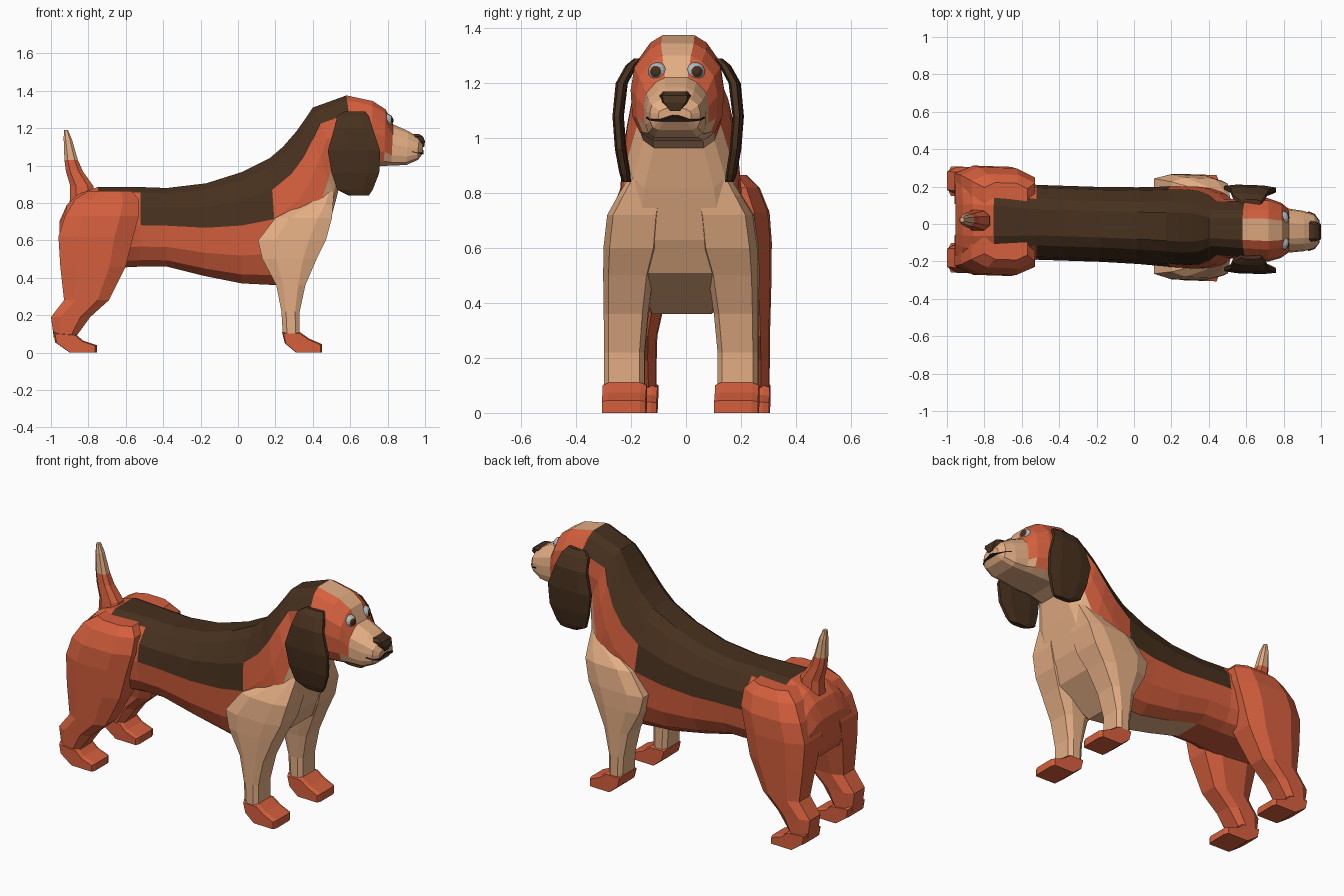
import bpy, bmesh, math
from mathutils import Vector

if "Cube" in bpy.data.objects:
    bpy.data.objects.remove(bpy.data.objects["Cube"])


def material(name, rgb):
    m = bpy.data.materials.new(name)
    m.diffuse_color = (*rgb, 1)
    m.use_nodes = True
    m.node_tree.nodes["Principled BSDF"].inputs["Base Color"].default_value = m.diffuse_color
    return m


ORANGE, TAN, BROWN, WHITE, BLACK = range(5)
MATS = [material("rust_orange", (0.66, 0.115, 0.047)),
        material("light_tan", (0.77, 0.42, 0.23)),
        material("dark_brown", (0.063, 0.030, 0.013)),
        material("eye_grey", (0.45, 0.49, 0.52)),
        material("mouth_dark", (0.03, 0.015, 0.01))]


def finish(bm, name):
    """Give the whole animal its slight sideways lean, then make the object."""
    for v in bm.verts:
        v.co.y -= 0.008 + 0.033 * v.co.x
    bmesh.ops.recalc_face_normals(bm, faces=bm.faces)
    me = bpy.data.meshes.new(name)
    bm.to_mesh(me)
    bm.free()
    for m in MATS:
        me.materials.append(m)
    ob = bpy.data.objects.new(name, me)
    bpy.context.collection.objects.link(ob)
    return ob


def loft(name, rings, colour, caps=(ORANGE, ORANGE)):
    """Skin closed rings; colour(i, j) gives the material of each quad."""
    bm = bmesh.new()
    vs = [[bm.verts.new(p) for p in r] for r in rings]
    n = len(vs[0])
    for i in range(len(vs) - 1):
        for j in range(n):
            k = (j + 1) % n
            f = bm.faces.new((vs[i][j], vs[i][k], vs[i + 1][k], vs[i + 1][j]))
            f.material_index = colour(i, j)
    for ring, c in zip((vs[0], vs[-1]), caps):
        bm.faces.new(ring).material_index = c
    return finish(bm, name)


def merge(base, part):
    """Weld a part into the base skin so no surface is left inside."""
    mod = base.modifiers.new("weld", 'BOOLEAN')
    mod.operation, mod.solver, mod.object = 'UNION', 'EXACT', part
    bpy.context.view_layer.objects.active = base
    bpy.ops.object.modifier_apply(modifier=mod.name)
    bpy.data.objects.remove(part)


# Body cross-section: (height fraction, width fraction), bottom to top
PROFILE = [(0, .45), (.08, .75), (.25, .95), (.52, 1), (.75, .92), (.93, .62), (1, .35)]
FULL = [.72, .92, 1, 1, .92, .62, .35]       # broad underside for chest and muzzle


def body_ring(xt, zt, xb, zb, w, full=0):
    side = []
    for (t, f), g in zip(PROFILE, FULL):
        side.append((xb + (xt - xb) * t, w * (f + (g - f) * full), zb + (zt - zb) * t))
    return side + [(x, -y, z) for x, y, z in reversed(side)]


def band(j):
    """Side band from 0 (lowest) to 5 (highest); 6 is the top, -1 the bottom."""
    return -1 if j == 13 else j if j <= 6 else 12 - j


def box_ring(x0, x1, y0, y1, z, s=1, cy=.25):
    dx, dy = (x1 - x0) * .25, (y1 - y0) * cy
    pts = [(x0 + dx, y0), (x1 - dx, y0), (x1, y0 + dy), (x1, y1 - dy),
           (x1 - dx, y1), (x0 + dx, y1), (x0, y1 - dy), (x0, y0 + dy)]
    return [(x, s * y, z) for x, y in pts]


# Torso, neck and head: top x, top z, bottom x, bottom z, half width, fullness
TORSO = [(-.955, .70, -.955, .53, .2, 1), (-.915, .79, -.935, .48, .235, .6),
         (-.86, .845, -.86, .46, .245, .2), (-.75, .885, -.72, .45, .235),
         (-.52, .885, -.52, .46, .2), (-.38, .88, -.38, .46, .2), (-.17, .905, -.18, .41, .2),
         (.02, .965, .02, .37, .205), (.17, 1.04, .22, .36, .215, .2),
         (.24, 1.1, .415, .51, .22, .8), (.31, 1.18, .472, .63, .213, .9),
         (.36, 1.25, .525, .82, .19, .8), (.40, 1.31, .56, .965, .155, .5)]
HEAD = [(.58, 1.375, .63, .988, .165, .4), (.72, 1.345, .71, .992, .17, .3),
        (.79, 1.3, .78, .998, .148, .5), (.83, 1.22, .82, 1.0, .118, .9),
        (.91, 1.185, .90, 1.003, .108, 1), (.965, 1.15, .962, 1.03, .092, .8),
        (.99, 1.11, .987, 1.062, .06, .6)]
NECK = len(TORSO) - 1


def body_colour(i, j):
    b = band(j)
    if i >= NECK:                    # head: forehead blaze, tan muzzle and jaw
        i -= NECK
        if i >= 4 or b < 1 or (i == 3 and b < 2):
            return TAN
        if i == 0:
            return BROWN if b >= 4 else ORANGE
        return TAN if b == 6 else ORANGE
    if i >= 8:                       # neck: dark nape, orange side, tan chest
        return BROWN if b >= 4 else TAN if b < 2 else ORANGE
    if (i >= 4 and b >= 3) or (i == 3 and b >= 5):   # saddle
        return BROWN
    return TAN if i >= 5 and b < 0 else ORANGE


body = loft("body", [body_ring(*r) for r in TORSO + HEAD], body_colour, (ORANGE, TAN))

# Nose: wide on top, narrow below
loft("nose", [[(x0, -w, z), (x1, -w * .8, z), (x1, w * .8, z), (x0, w, z)]
              for z, x0, x1, w in [(1.098, .96, .995, .02), (1.13, .955, 1.0, .05),
                                   (1.155, .945, .99, .058), (1.17, .935, .965, .045)]],
     lambda i, j: BROWN, (BROWN, BROWN))

# Thin mouth line wrapped round the muzzle
loft("mouth", [[(x, y, z + h) for x, y, h in
                [(.93, -.107, .012), (.966, -.094, .004), (.991, -.06, 0), (.993, 0, .02),
                 (.991, .06, 0), (.966, .094, .004), (.93, .107, .012)]] for z in (1.06, 1.065)],
     lambda i, j: BLACK, (BLACK, BLACK))

# Tail with tan tip: centre x, z, half length, half width
TAIL = [(-.83, .80, .07, .06), (-.835, .89, .062, .05), (-.875, .97, .045, .038),
        (-.892, 1.03, .036, .032), (-.91, 1.14, .022, .024), (-.92, 1.19, .011, .012)]
merge(body, loft("tail", [box_ring(x - a, x + a, -b, b, z) for x, z, a, b in TAIL],
                 lambda i, j: TAN if i >= 3 else ORANGE, (ORANGE, TAN)))

# Limb sections: z, back x, front x, inner y, outer y
FRONT_LEG = [(.09, .24, .33, .133, .28), (.22, .232, .33, .133, .28), (.36, .205, .36, .12, .281),
             (.5, .13, .42, .1, .282), (.6, .107, .47, .07, .28), (.72, .2, .502, .06, .265),
             (.79, .34, .508, .05, .225), (.88, .43, .515, .05, .17)]
HIND_LEG = [(.08, -.985, -.87, .13, .28), (.19, -1.0, -.79, .13, .282), (.28, -.93, -.69, .125, .285),
            (.46, -.95, -.6, .085, .29), (.62, -.96, -.56, .04, .292), (.73, -.925, -.53, .03, .285),
            (.82, -.87, -.53, .03, .25), (.865, -.80, -.57, .05, .205)]
EAR = [(1.29, .57, .68, .13, .16), (1.265, .53, .70, .15, .19), (1.2, .515, .72, .185, .226),
       (1.08, .48, .76, .2, .237), (.96, .50, .755, .19, .228), (.87, .53, .72, .175, .212),
       (.84, .59, .70, .172, .202)]
# Paw side outlines (x, z)
FRONT_PAW = [(.235, .11), (.25, .05), (.31, 0), (.45, 0), (.45, .045), (.38, .075), (.33, .11)]
HIND_PAW = [(-.988, .11), (-.978, .055), (-.9, 0), (-.755, 0), (-.755, .04), (-.83, .065), (-.87, .10)]


def paw(name, outline, s):
    cx = sum(p[0] for p in outline) / len(outline)
    rings = []
    for y, k in [(.125, .92), (.145, 1), (.262, 1), (.284, .92)]:
        rings.append([(cx + (x - cx) * k, s * y, z * k) for x, z in outline])
    return loft(name, rings, lambda i, j: ORANGE)


def eye(name, s):
    bm = bmesh.new()
    bmesh.ops.create_uvsphere(bm, u_segments=12, v_segments=10, radius=.036)
    axis = Vector((.95, .25 * s, .05)).normalized()
    turn = Vector((0, 0, 1)).rotation_difference(axis)
    for v in bm.verts:
        v.co = turn @ v.co
    for f in bm.faces:               # pupil faces forwards
        near = f.calc_center_median().normalized().dot(axis)
        f.material_index = BROWN if near > .75 else WHITE
    bmesh.ops.translate(bm, verts=bm.verts, vec=(.795, .068 * s, 1.241))
    finish(bm, name)


def limb(name, rows, s, colour, cy):
    return loft(name, [box_ring(x0, x1, y0, y1, z, s, cy) for z, x0, x1, y0, y1 in rows],
                lambda i, j: colour, (colour, colour))


# Paired parts on both sides
for s, side in ((1, "left"), (-1, "right")):
    merge(body, limb("front_leg_" + side, FRONT_LEG, s, TAN, .12))
    merge(body, limb("hind_leg_" + side, HIND_LEG, s, ORANGE, .18))
    merge(body, paw("front_paw_" + side, FRONT_PAW, s))
    merge(body, paw("hind_paw_" + side, HIND_PAW, s))
    limb("ear_" + side, EAR, s, BROWN, .25)
    eye("eye_" + side, s)
